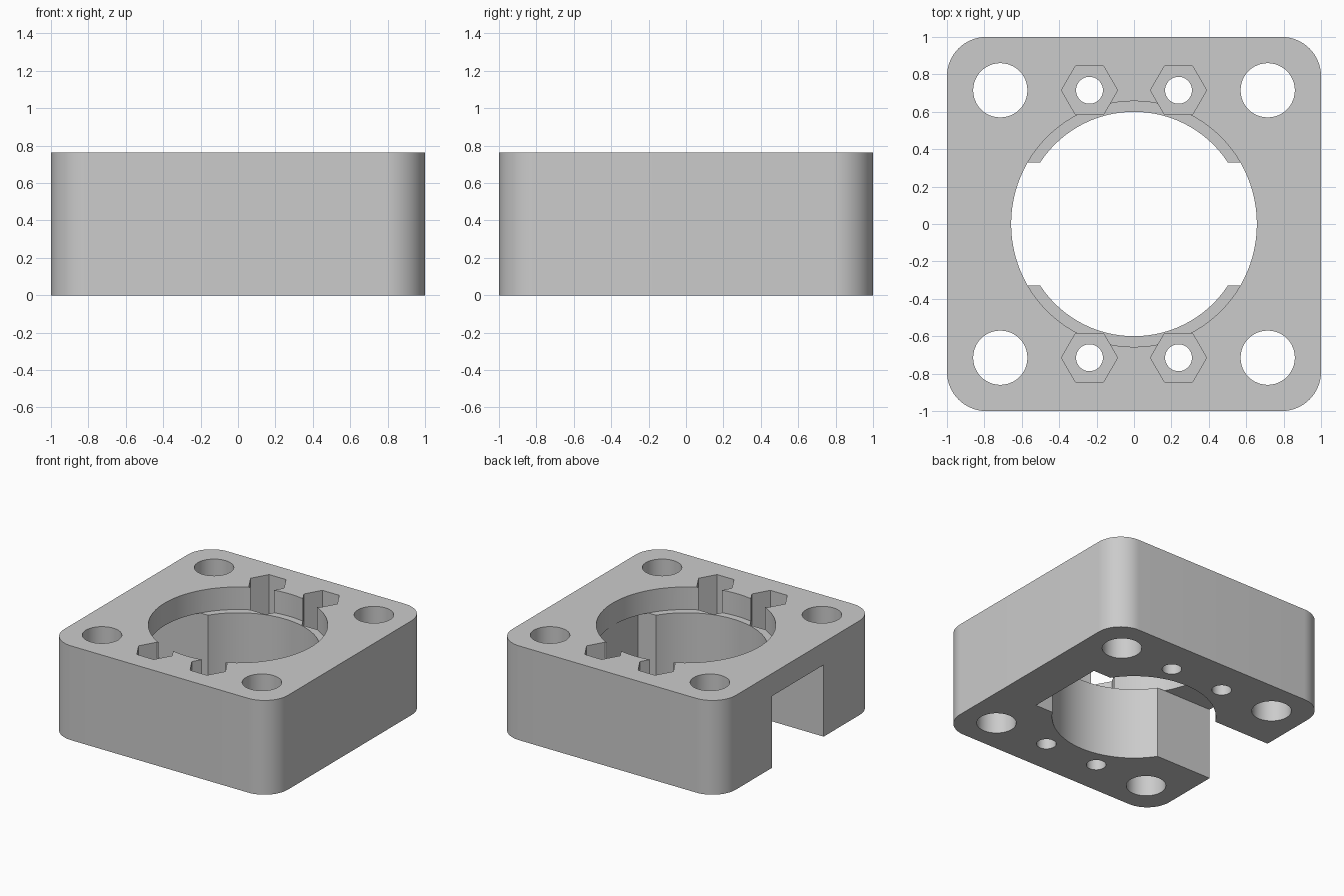
import bpy, bmesh, math

H = 0.762          # block height
LEDGE = 0.58       # height of the bore ledge and of the slot roof
CORNER = 0.21      # corner radius
HOLE_POS = 0.715   # offset of the mounting and nut holes

default = bpy.data.objects.get("Cube")
if default:
    bpy.data.objects.remove(default, do_unlink=True)

grey = bpy.data.materials.new("plain grey")
grey.use_nodes = True
colour = (0.6, 0.6, 0.6, 1)
grey.diffuse_color = colour
grey.node_tree.nodes["Principled BSDF"].inputs["Base Color"].default_value = colour


def prism(name, outline, z0, z1):
    """Extrude a closed xy outline from z0 to z1."""
    bm = bmesh.new()
    face = bm.faces.new([bm.verts.new((x, y, z0)) for x, y in outline])
    top = bmesh.ops.extrude_face_region(bm, geom=[face])["geom"]
    for v in top:
        if isinstance(v, bmesh.types.BMVert):
            v.co.z = z1
    bmesh.ops.recalc_face_normals(bm, faces=bm.faces)
    mesh = bpy.data.meshes.new(name)
    bm.to_mesh(mesh)
    bm.free()
    mesh.materials.append(grey)
    obj = bpy.data.objects.new(name, mesh)
    bpy.context.scene.collection.objects.link(obj)
    return obj


def ring(cx, cy, r, n):
    return [(cx + r * math.cos(math.tau * i / n), cy + r * math.sin(math.tau * i / n))
            for i in range(n)]


def rounded_square(half, r, steps=16):
    points = []
    for corner, (sx, sy) in enumerate([(1, 1), (-1, 1), (-1, -1), (1, -1)]):
        for i in range(steps + 1):
            a = math.pi / 2 * (corner + i / steps)
            points.append((sx * (half - r) + r * math.cos(a),
                           sy * (half - r) + r * math.sin(a)))
    return points


# Block
block = prism("mount_block", rounded_square(1, CORNER), 0, H)

# Central bore, counterbore, and slot open on the right side
low, high = -0.1, H + 0.1
cutters = [
    prism("bore_cutter", ring(0, 0, 0.6, 96), low, high),
    prism("counterbore_cutter", ring(0, 0, 0.657, 96), LEDGE, high),
    prism("slot_cutter", [(-1.2, -0.33), (0.66, -0.33), (0.66, 0.33), (-1.2, 0.33)], low, LEDGE),
]

# Mounting holes, screw holes and hexagonal nut pockets
for sx in (-1, 1):
    for sy in (-1, 1):
        y = sy * HOLE_POS
        cutters += [
            prism("mounting_hole_cutter", ring(sx * HOLE_POS, y, 0.145, 48), low, high),
            prism("screw_hole_cutter", ring(sx * 0.238, y, 0.072, 32), low, high),
            prism("nut_pocket_cutter", ring(sx * 0.238, y, 0.15, 6), 0.25, high),
        ]

for cutter in cutters:
    cutter.hide_render = True
    mod = block.modifiers.new(cutter.name, "BOOLEAN")
    mod.operation = "DIFFERENCE"
    mod.solver = "EXACT"
    mod.object = cutter

# Bake the cuts and remove the cutters
bpy.context.view_layer.update()
depsgraph = bpy.context.evaluated_depsgraph_get()
baked = bpy.data.meshes.new_from_object(block.evaluated_get(depsgraph))
block.modifiers.clear()
block.data = baked
baked.name = "mount_block"
for cutter in cutters:
    bpy.data.objects.remove(cutter, do_unlink=True)

# Smooth round walls, sharp edges
bpy.ops.object.select_all(action="DESELECT")
block.select_set(True)
bpy.context.view_layer.objects.active = block
bpy.ops.object.shade_smooth_by_angle(angle=math.radians(30))
